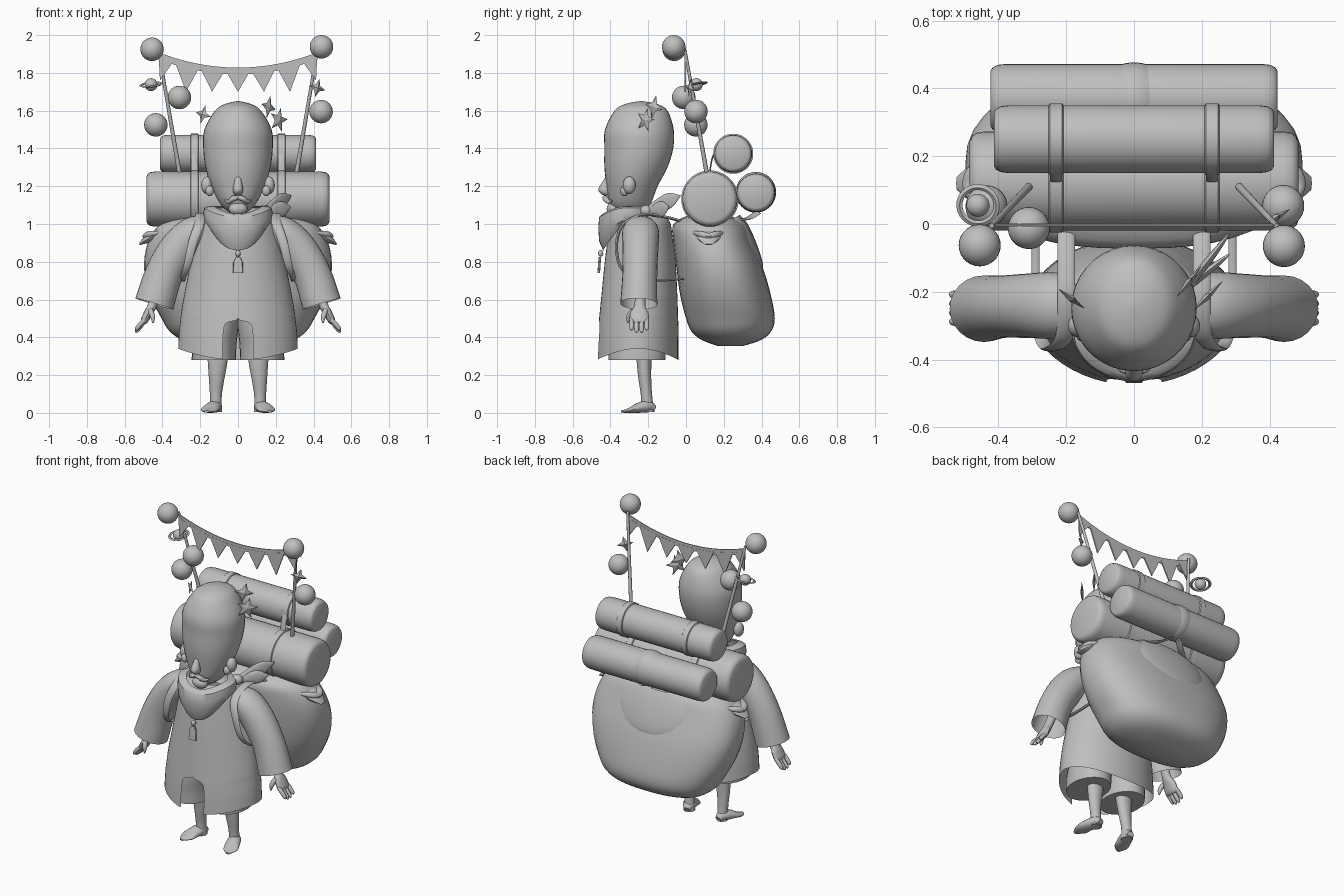
import bpy, bmesh, math
from mathutils import Vector, Matrix

clay = bpy.data.materials.new("clay_grey")
clay.diffuse_color = (0.52, 0.52, 0.52, 1)


def finish(name, bm):
    bmesh.ops.recalc_face_normals(bm, faces=bm.faces)
    me = bpy.data.meshes.new(name)
    bm.to_mesh(me)
    bm.free()
    me.materials.append(clay)
    ob = bpy.data.objects.new(name, me)
    bpy.context.collection.objects.link(ob)
    return ob


def refine(rows, k):
    """Catmull-Rom subdivision of a list of equal-length tuples."""
    out, n = [], len(rows)
    for i in range(n - 1):
        p = [rows[max(i - 1, 0)], rows[i], rows[i + 1], rows[min(i + 2, n - 1)]]
        for j in range(k):
            t = j / k
            out.append(tuple(
                0.5 * (2 * b + (c - a) * t + (2 * a - 5 * b + 4 * c - d) * t * t
                       + (3 * b - a - 3 * c + d) * t ** 3) for a, b, c, d in zip(*p)))
    return out + [rows[-1]]


def skin(name, rings, caps=(True, True), closed=True):
    bm = bmesh.new()
    vs = [[bm.verts.new(p) for p in r] for r in rings]
    n = len(rings[0])
    for a, b in zip(vs, vs[1:]):
        for i in range(n if closed else n - 1):
            j = (i + 1) % n
            bm.faces.new((a[i], a[j], b[j], b[i]))
    if caps[0]:
        bm.faces.new(vs[0])
    if caps[1]:
        bm.faces.new(vs[-1])
    return finish(name, bm)


def sweep(name, rows, ref=(1, 0, 0), k=4, n=24, level=False, power=2.0, side=1, caps=(True, True)):
    """Rows are x, y, z, radius along ref, radius across it."""
    rows = refine([(side * r[0],) + tuple(r[1:]) for r in rows], k)
    pts = [Vector(r[:3]) for r in rows]
    rings = []
    for i, r in enumerate(rows):
        t = Vector((0, 0, 1)) if level else (pts[min(i + 1, len(pts) - 1)] - pts[max(i - 1, 0)]).normalized()
        a = Vector(ref)
        a = (a - t * a.dot(t)).normalized()
        b = t.cross(a)
        ring = []
        for m in range(n):
            c, s = math.cos(m * math.tau / n), math.sin(m * math.tau / n)
            c, s = (math.copysign(abs(v) ** (2 / power), v) for v in (c, s))
            ring.append(pts[i] + a * c * max(r[3], 0.001) + b * s * max(r[4], 0.001))
        rings.append(ring)
    return skin(name, rings, caps)


def ball(name, loc, size):
    bm = bmesh.new()
    bmesh.ops.create_uvsphere(bm, u_segments=28, v_segments=16, radius=1)
    bm.transform(Matrix.Translation(loc) @ Matrix.Diagonal((*size, 1)))
    return finish(name, bm)


def star(name, loc, normal, points, r):
    bm = bmesh.new()
    rim = []
    for i in range(points * 2):
        a, q = i * math.pi / points + .25, r if i % 2 == 0 else r * 0.42
        rim.append(bm.verts.new((q * math.sin(a), q * math.cos(a), 0)))
    for h in (0.01, -0.01):
        hub = bm.verts.new((0, 0, h))
        for i in range(len(rim)):
            bm.faces.new((rim[i], rim[(i + 1) % len(rim)], hub))
    bm.transform(Matrix.Translation(loc) @ Vector(normal).to_track_quat('Z', 'Y').to_matrix().to_4x4())
    return finish(name, bm)


# Head and face
sweep("head", [(0, -.29, 1.05, .03, .05), (0, -.295, 1.1, .09, .105), (0, -.285, 1.2, .142, .135),
               (0, -.265, 1.3, .172, .167), (0, -.25, 1.4, .184, .182), (0, -.247, 1.5, .178, .182),
               (0, -.238, 1.6, .122, .14), (0, -.237, 1.635, .07, .085), (0, -.237, 1.65, .01, .012)],
      level=True, n=36)
sweep("nose", [(0, -.405, 1.27, .012, .01), (0, -.422, 1.23, .018, .016), (0, -.43, 1.185, .027, .034),
               (0, -.425, 1.16, .022, .026), (0, -.42, 1.15, .006, .008)], level=True, n=16)
ball("chin", (0, -.385, 1.08), (.05, .035, .035))
for s in (1, -1):
    sweep("moustache", [(0, -.425, 1.14, .012, .012), (.025, -.428, 1.135, .015, .015),
                        (.05, -.41, 1.118, .01, .012), (.072, -.39, 1.125, .003, .003)], side=s, n=10)
    ball("ear", (s * .165, -.3, 1.205), (.03, .034, .046))
    ball("ear_lobe", (s * .15, -.325, 1.175), (.022, .022, .028))

# Coat: flared, curved hem, slit at the front
coat_rows = refine([(1.06, .10, -.36, -.16, 0), (1.02, .19, -.40, -.09, 0), (.92, .225, -.415, -.07, 0),
                    (.8, .25, -.43, -.055, 0), (.6, .285, -.45, -.045, 0), (.5, .30, -.46, -.042, 0),
                    (.47, .303, -.463, -.04, .22), (.38, .312, -.47, -.04, .26), (.28, .316, -.475, -.04, .26)], 4)
rings = []
for z, rx, yf, yb, gap in coat_rows:
    gap, ring = max(gap, 0), []
    for i in range(49):
        t = gap + (math.tau - 2 * gap) * i / 48
        lift = .06 * math.sin(t) ** 2 * max(0, (.8 - z) / .52)
        c = math.cos(t)
        c = c ** 1.15 if c > 0 else c
        ring.append((rx * math.sin(t), (yf + yb) / 2 + (yf - yb) / 2 * c, z + lift))
    rings.append(ring)
skin("coat", rings, (False, False), closed=False)

# Neckerchief with a pointed front, a knot and tails
rings = []
for v, r in ((0, .72), (.02, .9), (.1, 1.0), (.4, 1.03), (.75, 1.0), (1, .85)):
    ring = []
    for i in range(40):
        t = math.tau * i / 40
        c = math.cos(t)
        f = max(c, 0)
        top = 1.095 - .04 * f ** 2
        low = 1.0 - .14 * f ** 1.5
        ring.append((.178 * r * math.sin(t), -.315 - .145 * r * c, top + (low - top) * v))
    rings.append(ring)
skin("neckerchief", rings, (False, False))
ball("kerchief_knot", (.14, -.21, 1.07), (.035, .035, .03))
for a, b in (((.14, -.21, 1.07), (.28, -.03, 1.15)), ((.14, -.2, 1.06), (.28, -.09, 1.09))):
    a, b = Vector(a), Vector(b)
    sweep("kerchief_tail", [(*a, .015, .01), (*(a * .65 + b * .35), .035, .012),
                            (*(a * .3 + b * .7), .04, .01), (*b, .003, .003)], ref=(0, 0, 1), n=14)

# Pendant
ball("pendant_bead", (0, -.452, .845), (.014, .014, .018))
sweep("pendant_tag", [(0, -.456, .825, .012, .006), (0, -.458, .80, .025, .007), (0, -.462, .74, .027, .007)],
      k=1, n=8, power=5)

for s in (1, -1):
    # Sleeves, hands and fingers
    sweep("sleeve", [(.16, -.24, .995, .07, .05), (.23, -.24, .96, .097, .085), (.31, -.241, .875, .095, .1),
                     (.39, -.244, .74, .092, .1), (.443, -.25, .577, .098, .105)],
          ref=(0, 1, 0), side=s, caps=(True, False))
    sweep("hand", [(.425, -.24, .64, .028, .025), (.455, -.245, .565, .03, .024), (.475, -.247, .53, .048, .022),
                   (.495, -.247, .49, .05, .02), (.505, -.247, .475, .04, .012)], ref=(0, 1, 0), side=s, n=16)
    for i, y in enumerate((-.288, -.262, -.235, -.208)):
        d = .012 if i in (0, 3) else 0
        sweep("finger", [(.492, y, .495, .012, .012), (.515, y, .46 + d, .013, .013),
                         (.535, y, .435 + d, .011, .011), (.542, y, .425 + d, .003, .003)],
              ref=(0, 1, 0), side=s, n=10)
    sweep("thumb", [(.465, -.28, .545, .014, .014), (.452, -.302, .51, .014, .014), (.45, -.308, .475, .004, .004)],
          ref=(0, 1, 0), side=s, n=10)
    # Shorts, legs and feet
    sweep("shorts_leg", [(.128, -.26, .28, .117, .15), (.125, -.26, .36, .117, .155), (.11, -.26, .45, .112, .16),
                         (.1, -.26, .56, .11, .15)], level=True, side=s)
    sweep("leg", [(.108, -.22, .34, .055, .042), (.108, -.222, .27, .052, .039), (.113, -.218, .18, .041, .034),
                  (.117, -.21, .1, .032, .03), (.117, -.205, .04, .031, .032), (.117, -.203, .005, .033, .036)],
          level=True, side=s)
    sweep("foot", [(.112, -.167, .02, .02, .018), (.12, -.2, .034, .036, .032), (.138, -.25, .027, .043, .027),
                   (.155, -.3, .013, .043, .013), (.165, -.342, .007, .012, .006)], side=s, n=18)
    # Shoulder straps
    sweep("shoulder_strap", [(.2, .02, 1.0, .026, .008), (.2, -.1, 1.035, .026, .008), (.2, -.22, 1.05, .026, .008),
                             (.205, -.33, 1.0, .026, .008), (.24, -.367, .9, .024, .008),
                             (.268, -.35, .78, .02, .008), (.292, -.27, .71, .014, .006),
                             (.29, -.14, .7, .012, .005), (.29, 0, .71, .012, .005)], side=s, n=12)

# Backpack with flap and gathered side folds
sweep("backpack", [(0, .235, .355, .16, .07), (0, .24, .385, .29, .155), (0, .24, .43, .36, .21),
                   (0, .235, .5, .405, .235), (0, .21, .62, .465, .24), (0, .18, .76, .497, .23),
                   (0, .143, .9, .478, .21), (0, .122, 1.0, .41, .188), (0, .12, 1.05, .28, .1)],
      level=True, power=2.45, n=40)
sweep("backpack_flap", [(0, .25, 1.03, .18, .04), (0, .28, .97, .24, .055), (0, .325, .87, .25, .055),
                        (0, .36, .77, .2, .05), (0, .38, .71, .08, .025)])
for s in (1, -1):
    sweep("side_fold", [(.41, .04, .955, .008, .008), (.465, .08, .945, .022, .018), (.48, .12, .935, .026, .018),
                        (.465, .16, .945, .022, .018), (.41, .2, .955, .008, .008)], side=s, n=12)
    sweep("fold_tip", [(.40, .12, .95, .03, .07), (.47, .12, .925, .025, .06), (.522, .12, .892, .004, .02)],
          ref=(0, 0, 1), side=s, n=12)


# Bedrolls with bands
def roll(name, y, z, r, half, bands):
    rows = [(-half, y, z, r * .8, r * .8), (-half + .006, y, z, r * .9, r * .9),
            (-half + .02, y, z, r * .97, r * .97), (-half + .045, y, z, r, r)]
    rows += [(-x, *q) for x, *q in reversed(rows)]
    sweep(name, rows, ref=(0, 1, 0), k=1, n=36)
    for x in bands:
        q = r + .006
        sweep(name + "_band", [(x - .022, y, z, r, r), (x - .018, y, z, q, q), (x + .018, y, z, q, q),
                               (x + .022, y, z, r, r)], ref=(0, 1, 0), k=1, n=36)


roll("large_roll", .127, 1.132, .146, .485, (-.23, .23))
roll("top_roll", .25, 1.372, .1, .413, (-.23, .23))
roll("rear_roll", .37, 1.165, .102, .423, ())
ball("rear_roll_wrap", (0, .37, 1.168), (.115, .107, .108))
for s in (1, -1):
    sweep("roll_tie", [(.23, .125, 1.268, .018, .004), (.23, .137, 1.34, .018, .004), (.23, .165, 1.425, .018, .004)],
          side=s, n=8)
    sweep("rear_tie", [(.02, .38, 1.06, .02, .006), (.08, .33, 1.03, .02, .006), (.16, .27, 1.02, .012, .006)],
          ref=(0, 1, 0), side=s, n=8)
    # Poles
    sweep("pole", [(.305, .115, 1.24, .012, .012), (.42, -.005, 1.92, .008, .008)], k=1, n=12, side=s)

# Bunting: sagging band and seven flags
sag = lambda x: 1.828 + .08 * (x / .42) ** 2
xs = [-.42 + .84 * i / 28 for i in range(29)]
skin("bunting_band", [[(x, -.006, sag(x)), (x, 0, sag(x)), (x, 0, sag(x) - .036), (x, -.006, sag(x) - .036)]
                      for x in xs])
for i in range(-3, 4):
    x, bm = i * .135, bmesh.new()
    lo, hi = max(x - .064, -.42), min(x + .064, .42)
    tri = [(lo, sag(lo) - .02), (hi, sag(hi) - .02), (x * 1.02, 1.76 if abs(i) == 3 else 1.70)]
    f = [bm.verts.new((p, -.007, q)) for p, q in tri]
    b = [bm.verts.new((p, .001, q)) for p, q in tri]
    bm.faces.new(f)
    bm.faces.new(b[::-1])
    for j in range(3):
        bm.faces.new((f[j], f[j - 1], b[j - 1], b[j]))
    finish("bunting_flag", bm)

# Hanging balls, ringed planet and stars
for p in ((-.455, -.063, 1.925), (.442, -.065, 1.938), (-.31, -.012, 1.67), (-.435, .052, 1.525), (.44, .053, 1.595)):
    ball("hanging_ball", p, (.062, .062, .062))
ball("planet", (-.46, .055, 1.738), (.034, .034, .034))
tilt = Matrix.Translation((-.46, .055, 1.738)) @ Matrix.Rotation(.2, 4, 'X') @ Matrix.Rotation(-.1, 4, 'Y')
skin("planet_ring", [[tilt @ Vector((r * math.cos(t * math.tau / 36), r * math.sin(t * math.tau / 36), h))
                      for t in range(36)]
                     for r, h in ((.046, 0), (.054, .005), (.064, 0), (.054, -.005), (.046, 0))], (False, False))
star("pole_star", (.42, .02, 1.72), (.5, -.85, 0), 4, .05)
star("head_star", (-.185, -.22, 1.58), (-.57, -.8, .1), 4, .05)
star("head_star", (.162, -.17, 1.62), (.75, -.6, 0), 4, .062)
star("head_star", (.215, -.215, 1.55), (.7, -.7, 0), 5, .068)

bpy.ops.object.select_all(action='SELECT')
bpy.context.view_layer.objects.active = bpy.data.objects["head"]
bpy.ops.object.shade_smooth_by_angle(angle=math.radians(40))
